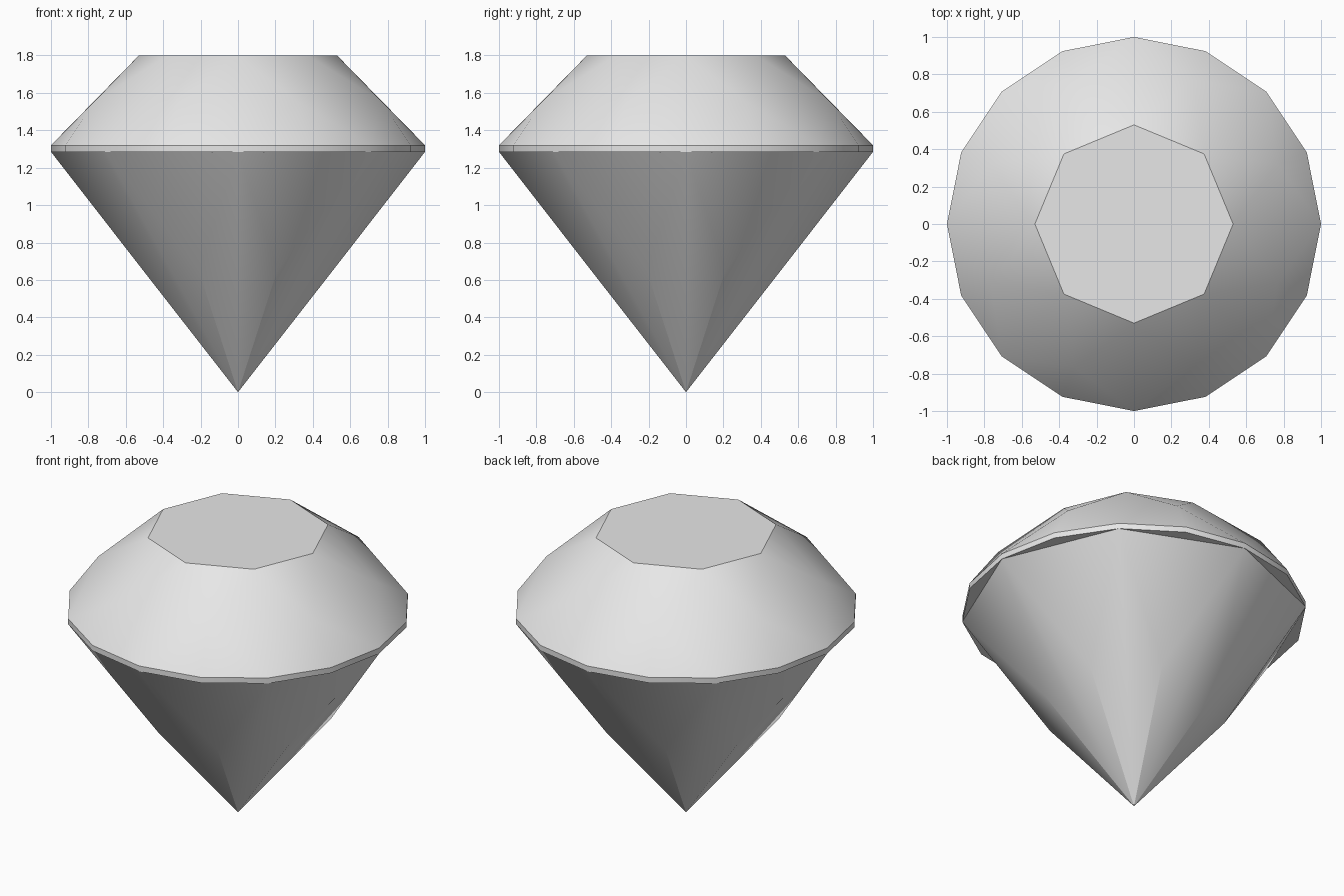
import bpy
import bmesh
from math import cos, sin, radians

cube = bpy.data.objects.get("Cube")
if cube:
    bpy.data.objects.remove(cube, do_unlink=True)

# Plain grey stone
grey = bpy.data.materials.new("stone_grey")
grey.use_nodes = True
colour = (0.8, 0.8, 0.8, 1)
grey.diffuse_color = colour
grey.node_tree.nodes["Principled BSDF"].inputs["Base Color"].default_value = colour

SIDES = 8
STEP = 360 / SIDES
bm = bmesh.new()


def ring(radius, z, count, offset=0):
    """A ring of vertices around the z axis."""
    angles = [radians(offset + 360 * i / count) for i in range(count)]
    return [bm.verts.new((radius * cos(a), radius * sin(a), z)) for a in angles]


# Rings from the top down
table = ring(0.53, 1.8, SIDES)
crown = ring(0.83, 1.555, SIDES, STEP / 2)
girdle_top = ring(1, 1.32, 2 * SIDES)
girdle_low = ring(1, 1.285, 2 * SIDES)
pavilion = ring(0.55, 0.652, SIDES, STEP / 2)
tip = bm.verts.new((0, 0, 0))

bm.faces.new(table)
for i in range(SIDES):
    j = (i + 1) % SIDES
    a, b, c = 2 * i, 2 * i + 1, 2 * j
    facets = [
        # Crown: star, kite and upper girdle facets
        (table[i], crown[i], table[j]),
        (table[i], crown[i - 1], girdle_top[a], crown[i]),
        (crown[i], girdle_top[a], girdle_top[b]),
        (crown[i], girdle_top[b], girdle_top[c]),
        # Girdle band and the small ledge beneath it
        (girdle_top[a], girdle_low[a], girdle_low[b], girdle_top[b]),
        (girdle_top[b], girdle_low[b], girdle_low[c], girdle_top[c]),
        (girdle_low[a], girdle_low[c], girdle_low[b]),
        # Pavilion: lower girdle facet and long kite
        (girdle_low[a], pavilion[i], girdle_low[c]),
        (girdle_low[a], pavilion[i - 1], tip, pavilion[i]),
    ]
    for facet in facets:
        bm.faces.new(facet)
bmesh.ops.recalc_face_normals(bm, faces=bm.faces)

mesh = bpy.data.meshes.new("cut_gem")
bm.to_mesh(mesh)
bm.free()
mesh.materials.append(grey)
gem = bpy.data.objects.new("cut_gem", mesh)
bpy.context.collection.objects.link(gem)

# Soft shading across shallow facets, crisp table and girdle
bpy.ops.object.select_all(action="DESELECT")
gem.select_set(True)
bpy.context.view_layer.objects.active = gem
bpy.ops.object.shade_smooth_by_angle(angle=radians(30))
